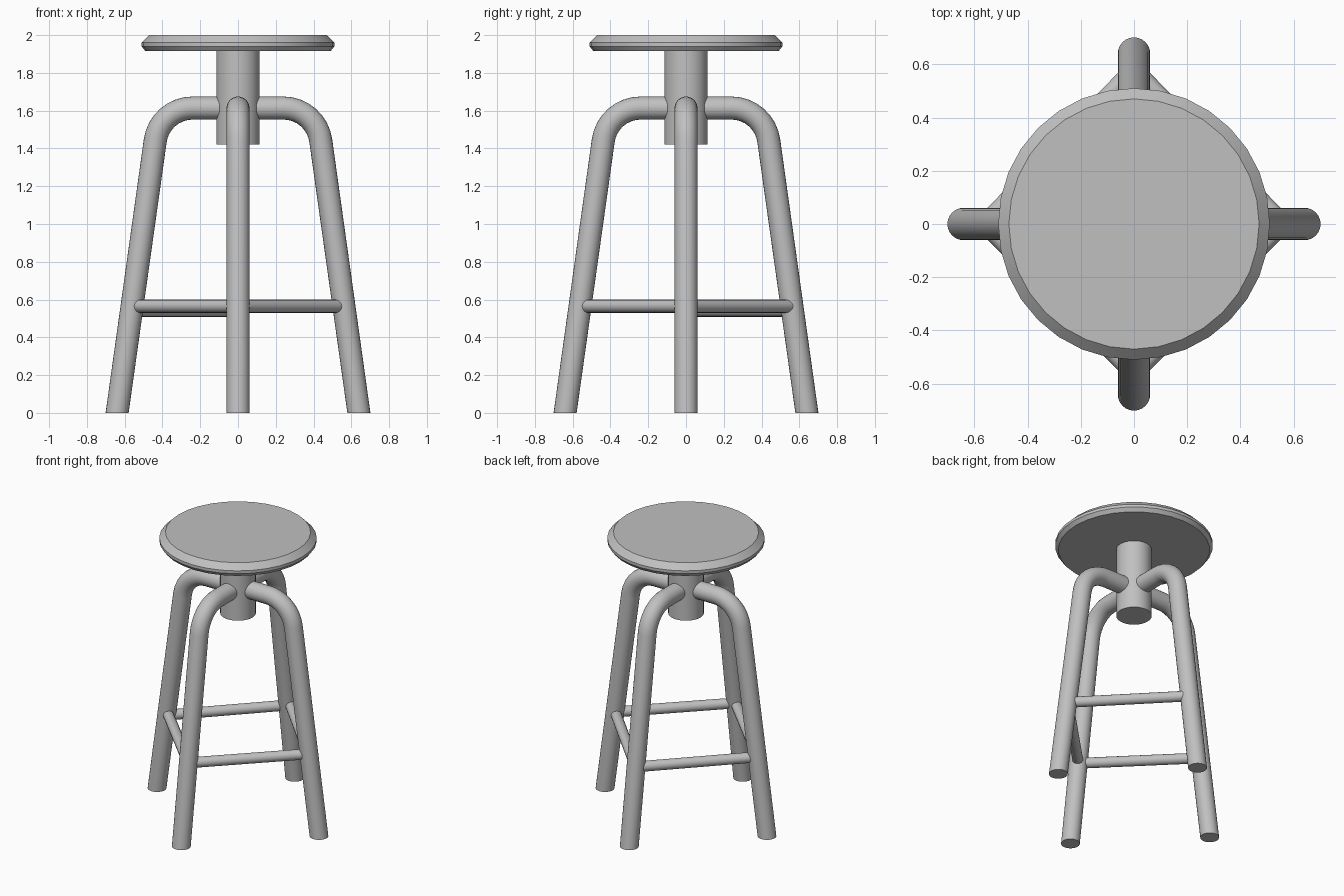
import bpy, bmesh
from math import sin, cos, pi, radians
from mathutils import Vector, Matrix

if "Cube" in bpy.data.objects:
    bpy.data.objects.remove(bpy.data.objects["Cube"])

grey = bpy.data.materials.new("grey_metal")
grey.use_nodes = True
COLOUR = (0.53, 0.53, 0.53, 1)
grey.diffuse_color = COLOUR
grey.node_tree.nodes["Principled BSDF"].inputs["Base Color"].default_value = COLOUR


def loft(name, rings):
    """Skin a list of vertex rings and cap both ends."""
    bm = bmesh.new()
    loops = [[bm.verts.new(p) for p in ring] for ring in rings]
    n = len(loops[0])
    for a, b in zip(loops, loops[1:]):
        for i in range(n):
            j = (i + 1) % n
            bm.faces.new((a[i], a[j], b[j], b[i]))
    bm.faces.new(loops[0])
    bm.faces.new(loops[-1])
    bmesh.ops.recalc_face_normals(bm, faces=bm.faces)
    mesh = bpy.data.meshes.new(name)
    bm.to_mesh(mesh)
    bm.free()
    mesh.materials.append(grey)
    obj = bpy.data.objects.new(name, mesh)
    bpy.context.collection.objects.link(obj)
    bpy.ops.object.select_all(action='DESELECT')
    obj.select_set(True)
    bpy.context.view_layer.objects.active = obj
    bpy.ops.object.shade_smooth_by_angle(angle=radians(30))
    return obj


def ring(centre, u, v, radius, sides):
    return [Vector(centre) + radius * (cos(2 * pi * i / sides) * u + sin(2 * pi * i / sides) * v)
            for i in range(sides)]


X, Y, Z = Vector((1, 0, 0)), Vector((0, 1, 0)), Vector((0, 0, 1))

# Round seat with a chamfered rim
rim = [(0.49, 1.915), (0.51, 1.94), (0.51, 1.96), (0.47, 2.0)]
loft("seat", [ring((0, 0, z), X, Y, r, 32) for r, z in rim])

# Central column
loft("column", [ring((0, 0, z), X, Y, 0.115, 32) for z in (1.42, 1.92)])

# Bent tube legs: level stub, bend, then a splayed straight run cut flat at the floor
TUBE, BEND, TOP, STEPS = 0.061, 0.2, 1.614, 8
splay = radians(8)
leg_rings = [ring((0.05, 0, TOP), Z, Y, TUBE, 24)]
for k in range(STEPS + 1):
    a = (pi / 2 - splay) * k / STEPS
    out = Vector((sin(a), 0, cos(a)))
    knee = Vector((0.24, 0, TOP - BEND)) + BEND * out
    leg_rings.append(ring(knee, out, Y, TUBE, 24))
leg_rings.append(ring((0.64, 0, 0), X, Y, TUBE, 24))
for k, side in enumerate(("left", "back", "right", "front")):
    turn = Matrix.Rotation(k * pi / 2, 3, 'Z')
    loft(side + "_leg", [[turn @ p for p in r] for r in leg_rings])

# Stretchers joining neighbouring legs; the back right one sits slightly lower
for side, sx, end_y, z in (("front_left", 1, -0.56, 0.565), ("front_right", -1, -0.56, 0.565),
                           ("back_left", 1, 0.58, 0.565), ("back_right", -1, 0.58, 0.543)):
    a, b = Vector((sx * 0.56, 0, z)), Vector((0, end_y, z))
    across = (b - a).normalized().cross(Z)
    loft(side + "_stretcher", [ring(p, across, Z, 0.035, 16) for p in (a, b)])
